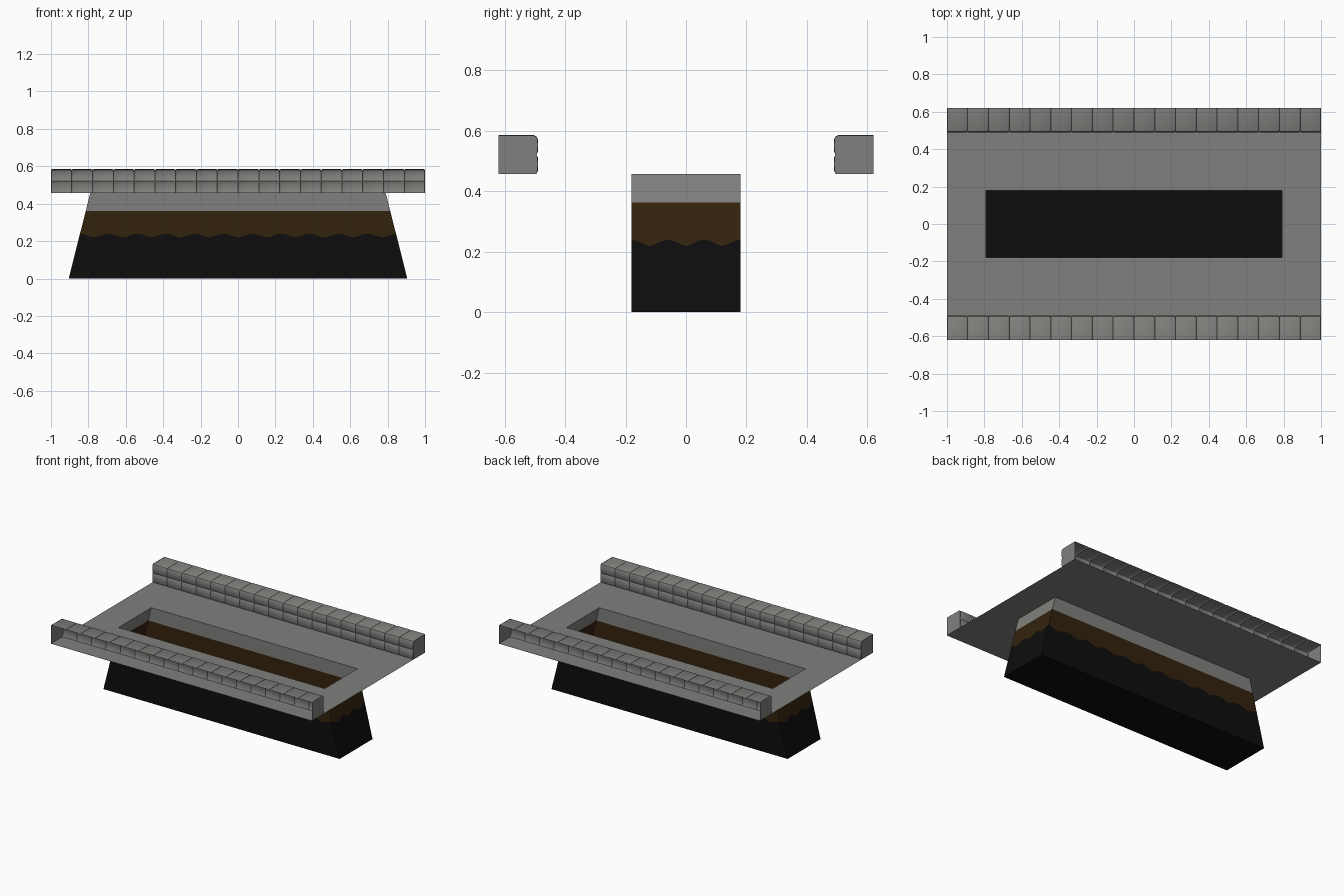
import bpy, bmesh, math

if "Cube" in bpy.data.objects:
    bpy.data.objects.remove(bpy.data.objects["Cube"])

TOP, CURB_TOP = 0.457, 0.585        # street level, curb top
HX, HY, BX = 0.79, 0.18, 0.905      # opening half sizes, pit floor half length


def material(name, rgb):
    m = bpy.data.materials.new(name)
    m.diffuse_color = (*rgb, 1)
    m.use_nodes = True
    m.node_tree.nodes["Principled BSDF"].inputs["Base Color"].default_value = m.diffuse_color
    return m


stone = material("stone_grey", (0.215, 0.22, 0.205))
soil = material("soil_brown", (0.034, 0.016, 0.004))
dark = material("pit_black", (0.004, 0.004, 0.004))


def finish(name, bm, mats, smooth=False):
    bmesh.ops.remove_doubles(bm, verts=bm.verts, dist=1e-5)
    mesh = bpy.data.meshes.new(name)
    bm.to_mesh(mesh)
    bm.free()
    ob = bpy.data.objects.new(name, mesh)
    bpy.context.collection.objects.link(ob)
    for m in mats:
        mesh.materials.append(m)
    if smooth:
        bpy.ops.object.select_all(action='DESELECT')
        ob.select_set(True)
        bpy.context.view_layer.objects.active = ob
        bpy.ops.object.shade_smooth_by_angle(angle=math.radians(35))
    return ob


# street plate: a thin sheet with a rectangular opening
bm = bmesh.new()
signs = [(-1, -1), (1, -1), (1, 1), (-1, 1)]
outer = [bm.verts.new((sx, sy * 0.62, TOP)) for sx, sy in signs]
inner = [bm.verts.new((sx * HX, sy * HY, TOP)) for sx, sy in signs]
for i in range(4):
    j = (i + 1) % 4
    bm.faces.new((outer[i], outer[j], inner[j], inner[i]))
finish("street_plate", bm, [stone])

# pit: flared walls in three colour bands, with a scalloped soil edge
bm = bmesh.new()


def half_length(z):
    return HX + (BX - HX) * (1 - z / TOP)


def wall(a, b, waves):
    n = waves * 8
    cols = []
    for i in range(n + 1):
        t = i / n
        edge = 0.219 + 0.02 * abs(math.sin(math.pi * waves * t + math.pi / 2)) ** 1.5
        sx, sy = (a[k] + (b[k] - a[k]) * t for k in (0, 1))
        cols.append([bm.verts.new((sx * half_length(z), sy * HY, z))
                     for z in (TOP, 0.362, edge, 0)])
    for c, d in zip(cols, cols[1:]):
        for k in range(3):
            bm.faces.new((c[k], d[k], d[k + 1], c[k + 1])).material_index = k


for i in range(4):
    wall(signs[i], signs[(i + 1) % 4], 11 if i % 2 == 0 else 3)
floor = bm.faces.new([bm.verts.new((sx * BX, sy * HY, 0)) for sx, sy in signs])
floor.material_index = 2
finish("pit", bm, [stone, soil, dark])

# curbs: rows of soft-edged stones, open on the outer side and beneath
profile = [(0.62, CURB_TOP), (0.503, CURB_TOP), (0.494, 0.581), (0.49, 0.572),
           (0.489, 0.553), (0.49, 0.530), (0.495, 0.521), (0.49, 0.512),
           (0.489, 0.490), (0.49, 0.468), (0.495, TOP)]


def curb(name, side):
    bm = bmesh.new()
    count = 18
    w = 2 / count
    rows = []
    for i in range(count):
        x = -1 + i * w
        for dx, inset in ((0, 0.005), (0.002, 0.002), (0.007, 0),
                          (w - 0.007, 0), (w - 0.002, 0.002), (w, 0.005)):
            if (i == 0 and dx == 0) or (i == count - 1 and dx == w):
                inset = 0.001
            rows.append([bm.verts.new((
                x + dx,
                side * (y if y > 0.6 else y + inset),
                z - inset if z > 0.575 else z)) for y, z in profile])
    for a, b in zip(rows, rows[1:]):
        if abs(a[0].co.x - b[0].co.x) < 1e-5:
            continue
        for k in range(len(profile) - 1):
            bm.faces.new((a[k], a[k + 1], b[k + 1], b[k]))
    # end caps
    for row in (rows[0], rows[-1]):
        bm.faces.new(row + [bm.verts.new((row[0].co.x, side * 0.62, TOP))])
    bmesh.ops.remove_doubles(bm, verts=bm.verts, dist=1e-5)
    bmesh.ops.recalc_face_normals(bm, faces=bm.faces)
    # keep the stone tops facing up
    if sum(f.normal.z * f.calc_area() for f in bm.faces) < 0:
        bmesh.ops.reverse_faces(bm, faces=bm.faces)
    finish(name, bm, [stone], smooth=True)


curb("front_curb", -1)
curb("back_curb", 1)
